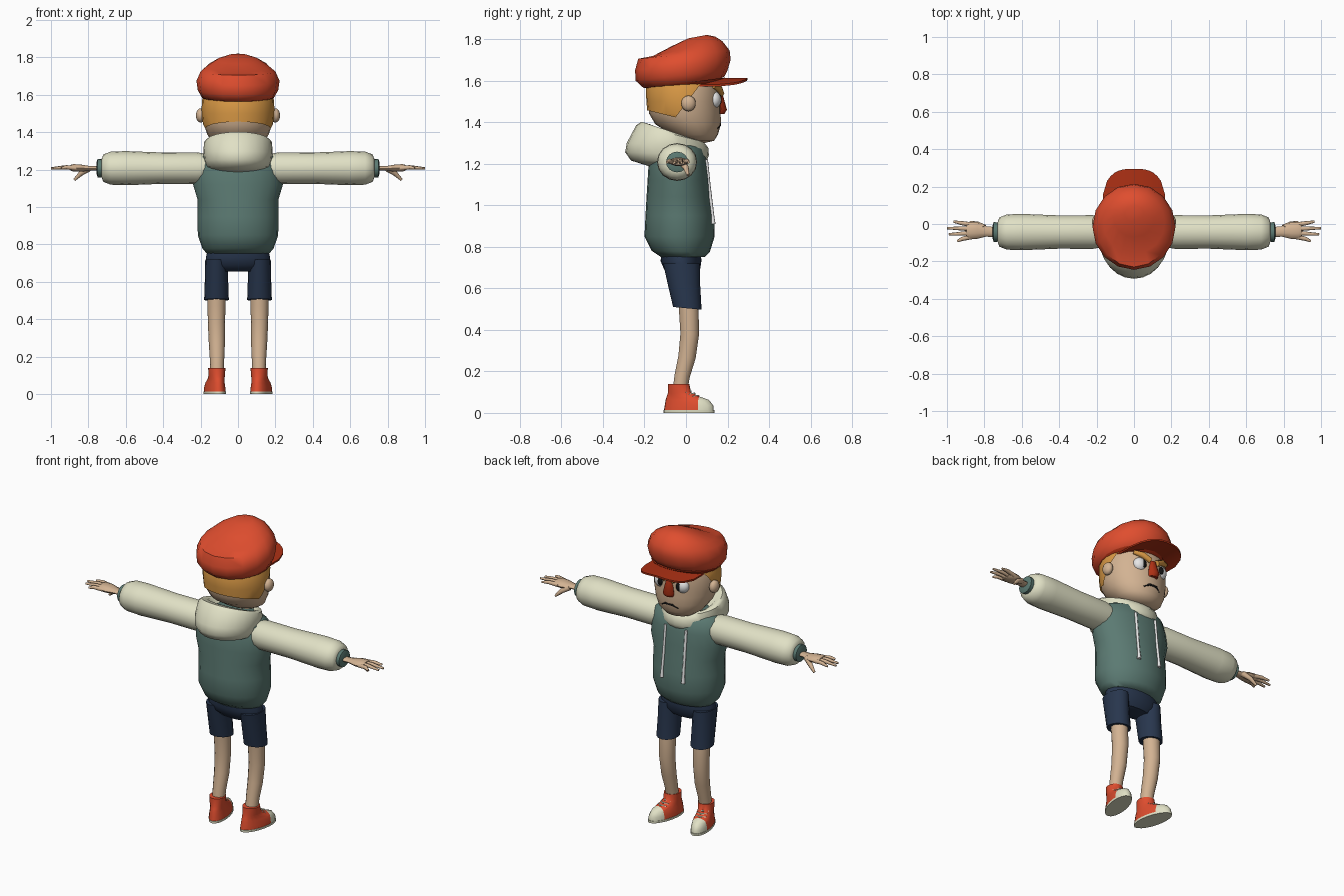
import bpy, bmesh
from math import sin, cos, pi, radians
from mathutils import Vector, Matrix

if "Cube" in bpy.data.objects:
    bpy.data.objects.remove(bpy.data.objects["Cube"])


def material(name, *rgb):
    m = bpy.data.materials.new(name)
    m.use_nodes = True
    m.diffuse_color = (*rgb, 1)
    bsdf = next(n for n in m.node_tree.nodes if n.type == "BSDF_PRINCIPLED")
    bsdf.inputs["Base Color"].default_value = (*rgb, 1)
    return m


RED = material("bright red", .74, .075, .028)
DARK_RED = material("dark red", .42, .03, .007)
ORANGE = material("hair orange", .70, .32, .06)
SKIN = material("skin", .65, .45, .29)
CREAM = material("cream", .75, .75, .56)
TEAL = material("dull teal", .105, .195, .17)
NAVY = material("navy", .021, .037, .075)
BLACK = material("black", .006, .006, .006)
WHITE = material("white", .8, .8, .8)


def finish(bm, name, mats, pair=False, xform=None, rule=None):
    """Turn a bmesh into one object, or a mirrored left and right pair."""
    bmesh.ops.recalc_face_normals(bm, faces=bm.faces[:])
    if rule:
        for f in bm.faces:
            f.material_index = rule(f.calc_center_median())
    if xform:
        bm.transform(xform)
    for suffix in (("_left", "_right") if pair else ("",)):
        if suffix == "_right":
            bm.transform(Matrix.Scale(-1, 4, (1, 0, 0)))
            bmesh.ops.reverse_faces(bm, faces=bm.faces[:])
        me = bpy.data.meshes.new(name + suffix)
        bm.to_mesh(me)
        ob = bpy.data.objects.new(name + suffix, me)
        bpy.context.collection.objects.link(ob)
        for m in mats:
            me.materials.append(m)
        bpy.ops.object.select_all(action="DESELECT")
        ob.select_set(True)
        bpy.context.view_layer.objects.active = ob
        bpy.ops.object.shade_smooth_by_angle(angle=radians(50))
    bm.free()


def skin(rings):
    """Join equal point rings into a closed skin."""
    bm = bmesh.new()
    loops = [[bm.verts.new(p) for p in ring] for ring in rings]
    n = len(loops[0])
    for a, b in zip(loops, loops[1:]):
        for i in range(n):
            j = (i + 1) % n
            bm.faces.new((a[i], a[j], b[j], b[i]))
    bm.faces.new(loops[0])
    bm.faces.new(loops[-1])
    return bm


def stack(rings, x=0, n=20):
    """Loft tilted ellipses: rear y, rear z, front y, front z, half width."""
    out = []
    for y0, z0, y1, z1, rx in rings:
        c = Vector((x, (y0 + y1) / 2, (z0 + z1) / 2))
        h = Vector((0, (y1 - y0) / 2, (z1 - z0) / 2))
        angles = [2 * pi * i / n for i in range(n)]
        out.append([c + h * cos(t) + Vector((rx * sin(t), 0, 0)) for t in angles])
    return skin(out)


def tube(points, radii, flat=1, n=8):
    """Loft circles along a path; flat squashes them in height."""
    pts = [Vector(p) for p in points]
    rings = []
    for i, (p, r) in enumerate(zip(pts, radii)):
        d = (pts[min(i + 1, len(pts) - 1)] - pts[max(i - 1, 0)]).normalized()
        ref = Vector((0, 1, 0)) if abs(d.z) > .8 else Vector((0, 0, 1))
        u = d.cross(ref).normalized()
        v = u.cross(d) * flat
        angles = [2 * pi * k / n for k in range(n)]
        rings.append([p + (u * cos(t) + v * sin(t)) * r for t in angles])
    return skin(rings)


def ball(centre, size):
    bm = bmesh.new()
    m = Matrix.Translation(centre) @ Matrix.Diagonal((*size, 1))
    bmesh.ops.create_uvsphere(bm, u_segments=16, v_segments=10, radius=1, matrix=m)
    return bm


def cut(bm, co, normal, keep_both=False):
    geom = bm.verts[:] + bm.edges[:] + bm.faces[:]
    bmesh.ops.bisect_plane(bm, geom=geom, plane_co=co, plane_no=normal,
                           clear_outer=not keep_both)


# Head, with hair as a cut shell around it
skull = [(1.30, .05, .04, .04), (1.31, .06, .09, .075), (1.34, .042, .135, .112),
         (1.39, .01, .165, .158), (1.44, -.005, .182, .172),
         (1.50, -.008, .187, .175), (1.57, -.01, .185, .175), (1.66, 0, .15, .14)]


def skull_rings(grow):
    return [(c - ry - grow, z, c + ry + grow, z, rx + grow) for z, c, rx, ry in skull]


finish(stack(skull_rings(0), n=24), "head", [SKIN])
hair = stack(skull_rings(.008), n=24)
cut(hair, (0, -.03, 1.45), (0, 1, -.75))
cut(hair, (0, 0, 1.41), (0, -.25, -1))
finish(hair, "hair", [ORANGE])
finish(ball((.2, .012, 1.49), (.025, .035, .038)), "ear", [SKIN], True)

# Face
finish(ball((.072, .135, 1.508), (.042, .034, .042)), "eye", [WHITE], True)
finish(ball((.062, .162, 1.508), (.016, .010, .024)), "pupil", [BLACK], True)
finish(tube([(.022, .168, 1.538), (.07, .158, 1.562), (.115, .134, 1.575)],
            [.017, .018, .012]), "eyebrow", [ORANGE], True)
finish(stack([(.14, 1.54, .175, 1.54, .02), (.14, 1.465, .197, 1.46, .036),
              (.14, 1.44, .185, 1.44, .03)], n=8), "nose", [DARK_RED])
finish(tube([(-.055, .150, 1.37), (-.025, .163, 1.388), (.025, .163, 1.388),
             (.055, .150, 1.37)], [.004, .007, .007, .004]), "mouth", [BLACK])

# Cap
finish(stack([(-.165, 1.56, .16, 1.605, .175), (-.205, 1.565, .185, 1.62, .197),
              (-.243, 1.60, .20, 1.65, .215), (-.245, 1.65, .215, 1.70, .222),
              (-.23, 1.705, .21, 1.745, .20), (-.16, 1.718, .175, 1.79, .165),
              (-.07, 1.765, .14, 1.812, .11), (.01, 1.803, .10, 1.82, .05)], n=16),
       "cap", [RED])
finish(stack([(-.16, 1.548, .165, 1.592, .18), (-.195, 1.565, .19, 1.615, .196)]),
       "cap_band", [DARK_RED])
brim = []
for i in range(-8, 9):
    t = i / 8
    x, z = .165 * t, 1.612 - .03 * t * t
    tip = .16 + .135 * (1 - abs(t) ** 3) ** .6
    brim.append([(x, .06, z), (x, tip, z), (x, tip, z - .01), (x, .06, z - .01)])
finish(skin(brim), "cap_brim", [DARK_RED])

# Hooded top
finish(stack([(-.12, .75, .09, .75, .165), (-.165, .78, .115, .775, .19),
              (-.2, .85, .138, .85, .215), (-.195, .95, .135, .95, .216),
              (-.19, 1.04, .122, 1.04, .216), (-.185, 1.12, .115, 1.12, .24),
              (-.18, 1.20, .105, 1.20, .235), (-.16, 1.27, .09, 1.27, .215),
              (-.12, 1.31, .05, 1.31, .13)], n=24), "torso", [TEAL])
finish(stack([(-.17, 1.185, .07, 1.20, .14), (-.265, 1.215, .10, 1.215, .17),
              (-.293, 1.255, .11, 1.24, .18), (-.285, 1.30, .108, 1.275, .185),
              (-.24, 1.385, .085, 1.305, .182), (-.215, 1.402, .065, 1.31, .168),
              (-.175, 1.39, .05, 1.30, .14), (-.13, 1.33, .03, 1.26, .10)], n=24),
       "hood", [CREAM])
finish(tube([(.07, .098, 1.22), (.07, .11, 1.1), (.072, .128, .95), (.072, .13, .91)],
            [.008, .008, .008, .012]), "drawstring", [WHITE], True)


def arm(*pairs):
    return tube([(x, -.043, 1.208) for x, r in pairs], [r for x, r in pairs], .94, 16)


finish(arm((.16, .08), (.22, .09), (.4, .089), (.6, .097), (.68, .094), (.72, .078),
           (.73, .05)), "sleeve", [CREAM], True)
finish(arm((.70, .05), (.75, .053), (.756, .035)), "cuff", [TEAL], True)

# Hands
finish(tube([(.74, -.043, 1.207), (.79, -.04, 1.207), (.84, -.036, 1.208),
             (.88, -.036, 1.21), (.895, -.036, 1.21)],
            [.026, .028, .044, .046, .036], .45, 10), "palm", [SKIN], True)
fingers = {"index": (.965, -.004, .013), "middle": (1, -.026, -.022),
           "ring": (.99, -.048, -.055), "little": (.945, -.068, -.092)}
for label, (tip, y0, y1) in fingers.items():
    path = [(.865, y0, 1.208), (.92, (y0 + y1) / 2, 1.213), (tip, y1, 1.207)]
    finish(tube(path, [.013, .011, .006]), label + "_finger", [SKIN], True)
finish(tube([(.80, -.02, 1.205), (.84, 0, 1.18), (.875, .01, 1.145)],
            [.017, .014, .007]), "thumb", [SKIN], True)

# Shorts
finish(stack([(-.12, .775, .072, .775, .16), (-.122, .73, .074, .73, .172),
              (-.105, .69, .068, .69, .172), (-.07, .655, .045, .655, .12)]),
       "shorts_hips", [NAVY])
finish(stack([(-.11, .72, .066, .72, .06), (-.088, .62, .068, .62, .062),
              (-.062, .51, .075, .497, .066)], x=.115, n=16), "shorts_leg", [NAVY], True)

# Legs
finish(tube([(.115, .01, .56), (.115, .014, .48), (.115, .018, .38), (.113, .005, .27),
             (.112, -.018, .18), (.112, -.03, .10)],
            [.048, .048, .046, .043, .038, .036], n=14), "leg", [SKIN], True)

# Shoes, turned outward about the ankle
pivot = Vector((.112, -.04, 0))
turn = (Matrix.Translation(pivot) @ Matrix.Rotation(radians(-13), 4, "Z")
        @ Matrix.Translation(-pivot))
shoe = stack([(-.108, .012, .138, .012, .053), (-.104, .035, .136, .035, .052),
              (-.1, .06, .115, .062, .047), (-.094, .08, .065, .08, .043),
              (-.088, .095, .025, .10, .043), (-.086, .14, .017, .14, .046)], x=.112)
cut(shoe, (0, .07, 0), (0, 1, 0), keep_both=True)
finish(shoe, "shoe", [RED, CREAM], True, turn, lambda c: int(c.y > .07))
finish(stack([(-.11, 0, .142, 0, .054), (-.11, .013, .142, .013, .055)], x=.112),
       "shoe_sole", [CREAM], True, turn)
for i, (y, z) in enumerate(((.062, .083), (.043, .093), (.024, .104))):
    path = [(.082, y - .02, z - .006), (.112, y, z), (.142, y - .02, z - .006)]
    finish(tube(path, [.005] * 3, n=6), f"shoelace_{i + 1}", [CREAM], True, turn)
